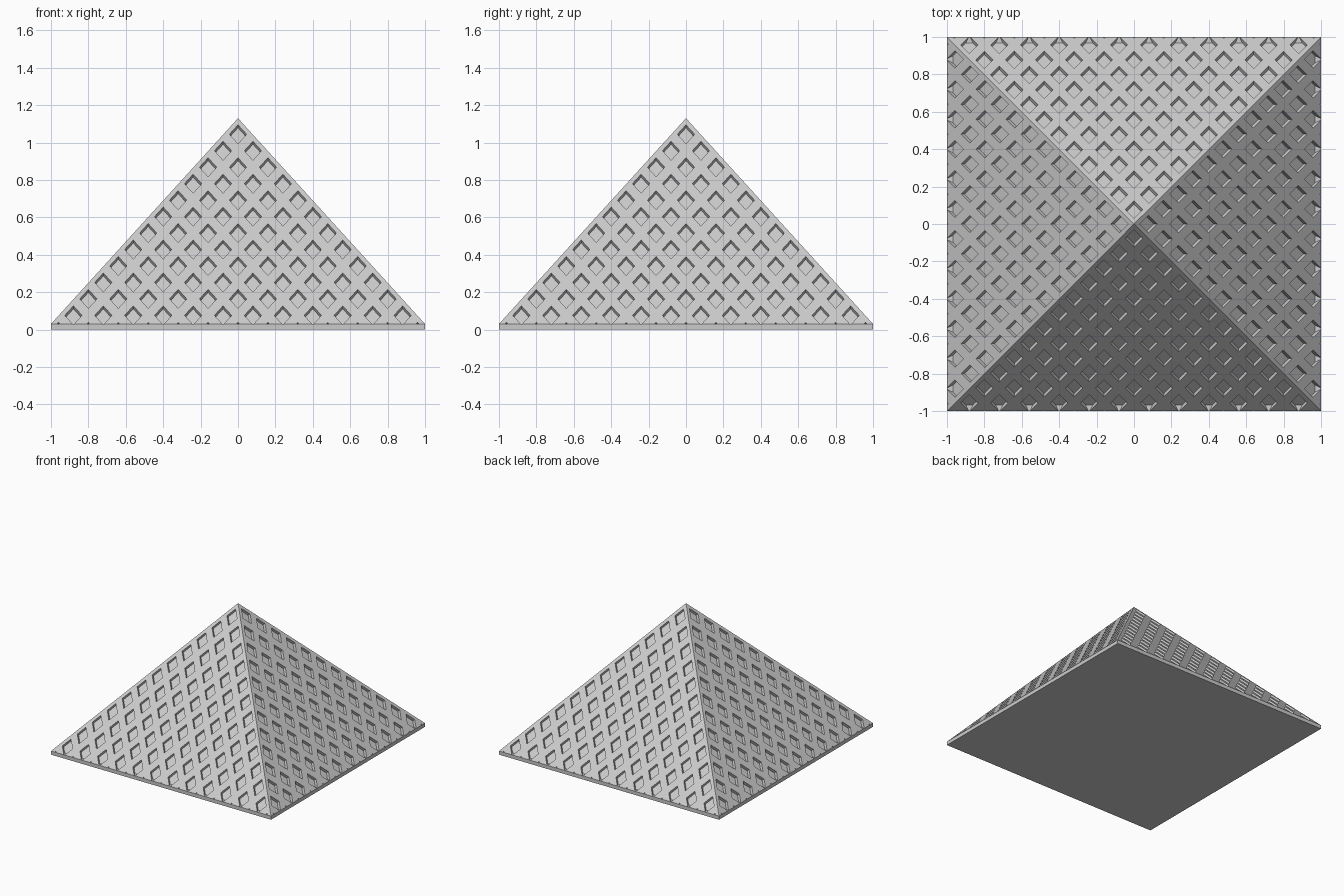
import bpy, bmesh, math
from mathutils import Vector, Matrix

if "Cube" in bpy.data.objects:
    bpy.data.objects.remove(bpy.data.objects["Cube"])

BASE, APEX = 0.03, 1.13          # slab top, tip height
SLOPE = APEX - BASE              # rise per unit of run
HALF = 0.08                      # half the pattern pitch
A = 0.046                        # half width of a diamond pocket
MARGIN = 0.032                   # rim left along the ridges
DEPTH = 0.024


def make(name, bm):
    bmesh.ops.recalc_face_normals(bm, faces=bm.faces)
    me = bpy.data.meshes.new(name)
    bm.to_mesh(me)
    bm.free()
    ob = bpy.data.objects.new(name, me)
    bpy.context.collection.objects.link(ob)
    return ob


# thin square base slab
bm = bmesh.new()
bmesh.ops.create_cube(bm, size=1, matrix=Matrix.Translation((0, 0, BASE / 2)) @ Matrix.Diagonal((2, 2, BASE, 1)))
make("base_slab", bm)

# solid pyramid
bm = bmesh.new()
ring = [bm.verts.new((x, y, BASE)) for x, y in ((-1, -1), (1, -1), (1, 1), (-1, 1))]
tip = bm.verts.new((0, 0, APEX))
bm.faces.new(ring)
for i in range(4):
    bm.faces.new((ring[i], ring[(i + 1) % 4], tip))
pyramid = make("pyramid", bm)

# diamond prisms in rows parallel to the ridges, on all four sides
normal = Vector((0, -SLOPE, 1)).normalized()
bm = bmesh.new()
for side in range(4):
    turn = Matrix.Rotation(side * math.pi / 2, 3, 'Z')
    for row in range(13):
        for col in range(row + 1):
            cx = (2 * col - row) * HALF
            run = MARGIN + row * HALF + A
            loops = []
            for off in (0.015, -DEPTH):
                loops.append([bm.verts.new(turn @ (Vector((cx + dx, -(run + dr), APEX - SLOPE * (run + dr))) + normal * off))
                              for dx, dr in ((0, -A), (A, 0), (0, A), (-A, 0))])
            top, low = loops
            bm.faces.new(top)
            bm.faces.new(low[::-1])
            for i in range(4):
                j = (i + 1) % 4
                bm.faces.new((top[j], top[i], low[i], low[j]))
cutter = make("pocket_cutter", bm)
cutter.hide_render = True

# cut the pockets
mod = pyramid.modifiers.new("pockets", 'BOOLEAN')
mod.operation = 'DIFFERENCE'
mod.solver = 'EXACT'
mod.object = cutter
bpy.context.view_layer.objects.active = pyramid
bpy.ops.object.modifier_apply(modifier=mod.name)
bpy.data.objects.remove(cutter)
